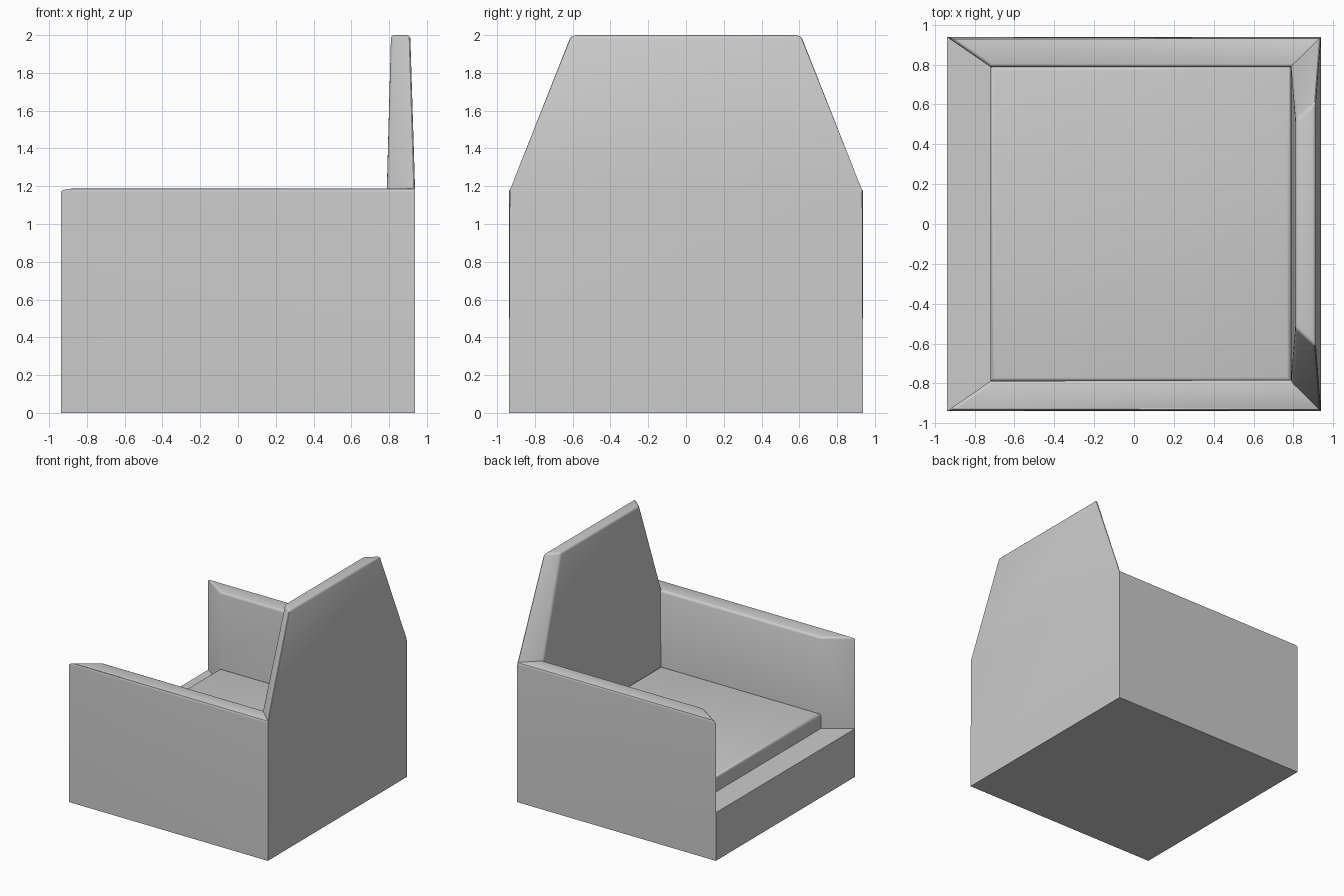
import bpy, bmesh

if "Cube" in bpy.data.objects:
    bpy.data.objects.remove(bpy.data.objects["Cube"])

ARM_Z, RAIL_Z, SEAT_Z, TOP_Z = 1.187, 0.41, 0.54, 2.0
W = 0.938            # outer half width
IN = 0.788           # inner half width
FX = -0.72           # inner end of the mitred arm fronts


def finish(bm, name, pick, width):
    """Round the chosen edges and turn the bmesh into an object."""
    bmesh.ops.recalc_face_normals(bm, faces=bm.faces[:])
    bm.normal_update()
    edges = [e for e in bm.edges if pick(e)]
    bmesh.ops.bevel(bm, geom=edges, offset=width, segments=3, profile=0.5,
                    affect='EDGES', clamp_overlap=True)
    mesh = bpy.data.meshes.new(name)
    bm.to_mesh(mesh)
    bm.free()
    ob = bpy.data.objects.new(name, mesh)
    bpy.context.collection.objects.link(ob)
    bpy.ops.object.select_all(action='DESELECT')
    ob.select_set(True)
    bpy.context.view_layer.objects.active = ob
    bpy.ops.object.shade_smooth_by_angle(angle=0.6)


# Frame: base, mitred arms and tapered back in one closed shell
bm = bmesh.new()
v = {}


def pair(key, x, y, z):
    for s in (1, -1):
        v[key, s] = bm.verts.new((x, y * s, z))


pair('floor_front', -W, W, 0)
pair('floor_back', W, W, 0)
pair('rail_out', -W, W, RAIL_Z)
pair('rail_in', FX, IN, RAIL_Z)
pair('well_back', IN, IN, RAIL_Z)
pair('arm_out', -W, W, ARM_Z)
pair('arm_in', FX, IN, ARM_Z)
pair('corner_out', W, W, ARM_Z)
pair('corner_in', IN, IN, ARM_Z)
pair('top_out', 0.912, 0.615, TOP_Z)
pair('top_in', 0.81, 0.525, TOP_Z)

# Faces repeated on both sides
for s in (1, -1):
    for keys in (
        ('floor_front', 'floor_back', 'corner_out', 'arm_out', 'rail_out'),
        ('rail_out', 'rail_in', 'arm_in', 'arm_out'),
        ('rail_in', 'well_back', 'corner_in', 'arm_in'),
        ('arm_out', 'arm_in', 'corner_in', 'corner_out'),
        ('corner_out', 'corner_in', 'top_in', 'top_out'),
    ):
        bm.faces.new([v[k, s] for k in keys])

# Faces spanning from side to side
for a, b in (('floor_front', 'floor_back'), ('floor_front', 'rail_out'),
             ('rail_out', 'rail_in'), ('rail_in', 'well_back'),
             ('well_back', 'corner_in'), ('corner_in', 'top_in'),
             ('top_in', 'top_out'), ('top_out', 'corner_out'),
             ('corner_out', 'floor_back')):
    bm.faces.new((v[a, 1], v[b, 1], v[b, -1], v[a, -1]))

finish(bm, "chair_frame",
       lambda e: min(p.co.z for p in e.verts) > 1
       and e.calc_face_angle_signed() > 0.3, 0.018)

# Seat cushion
bm = bmesh.new()
bmesh.ops.create_cube(bm, size=1)
for p in bm.verts:
    p.co.x = IN if p.co.x > 0 else FX
    p.co.y = IN if p.co.y > 0 else -IN
    p.co.z = SEAT_Z if p.co.z > 0 else RAIL_Z
finish(bm, "seat", lambda e: min(p.co.z for p in e.verts) > 0.5, 0.02)
